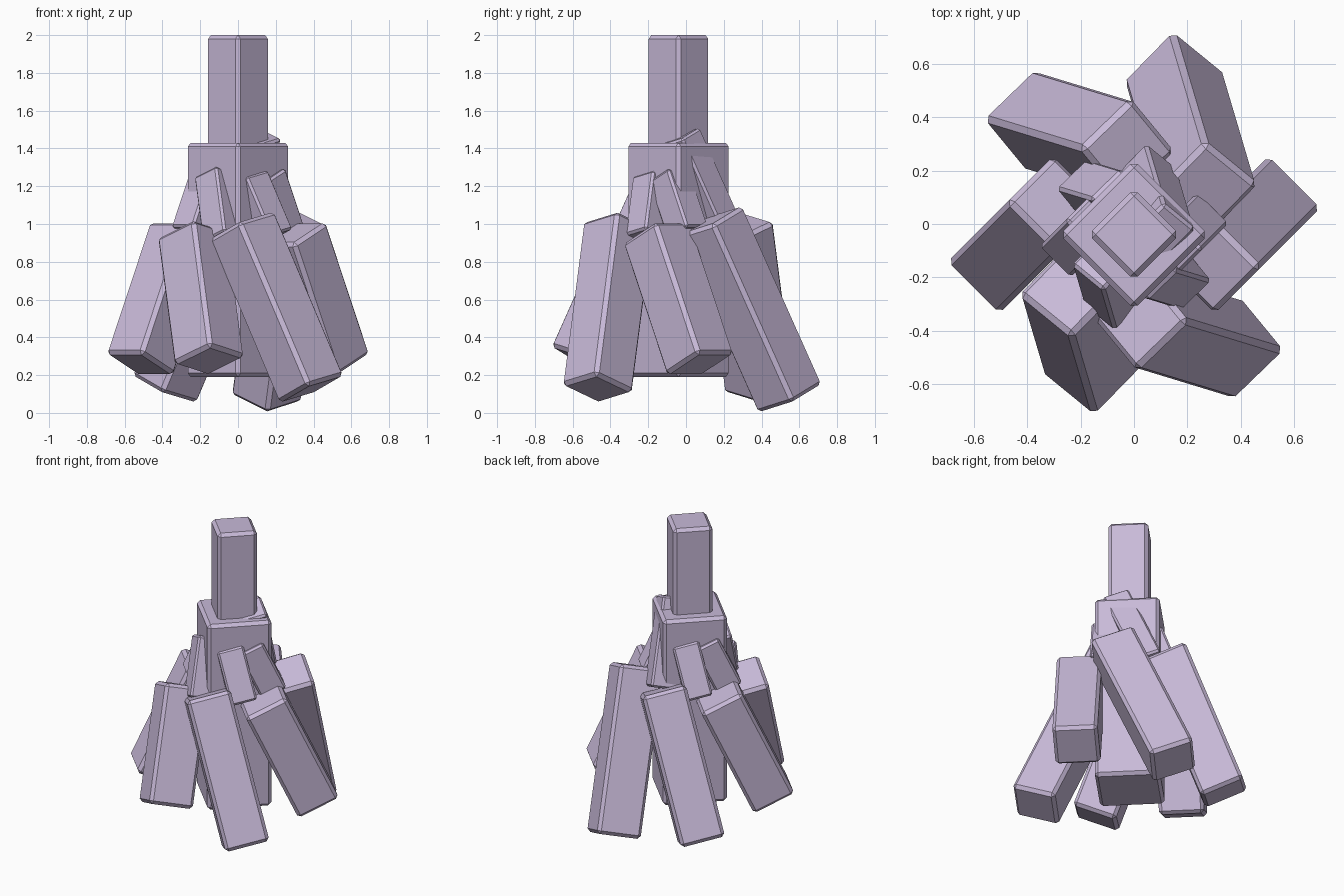
import bpy
import bmesh
from mathutils import Vector, Matrix

cube = bpy.data.objects.get("Cube")
if cube:
    bpy.data.objects.remove(cube, do_unlink=True)

# Single pale mauve colour
mauve = bpy.data.materials.new("pale_mauve")
mauve.use_nodes = True
colour = (0.58, 0.49, 0.69, 1.0)
mauve.diffuse_color = colour
bsdf = next(n for n in mauve.node_tree.nodes if n.type == "BSDF_PRINCIPLED")
bsdf.inputs["Base Color"].default_value = colour

HUB = Vector((0, -0.04, 0))


def block(name, centre, width, length, axis, side, bevel=0.02):
    """Chamfered square bar whose long direction follows axis."""
    w = Vector(axis).normalized()
    u = Vector(side)
    u = (u - w * u.dot(w)).normalized()
    v = w.cross(u)
    frame = Matrix((u, v, w)).transposed().to_4x4()
    mesh = bpy.data.meshes.new(name)
    bm = bmesh.new()
    bmesh.ops.create_cube(bm, size=1)
    bmesh.ops.scale(bm, vec=(width, width, length), verts=bm.verts)
    bmesh.ops.bevel(bm, geom=bm.edges[:], offset=bevel, segments=1,
                    affect='EDGES', profile=0.5)
    bm.to_mesh(mesh)
    bm.free()
    mesh.materials.append(mauve)
    obj = bpy.data.objects.new(name, mesh)
    obj.matrix_world = Matrix.Translation(HUB + Vector(centre)) @ frame
    bpy.context.collection.objects.link(obj)
    return obj


# Upright core and the narrow column above it
UP, DIAGONAL = (0, 0, 1), (1, 1, 0)
block("core", (0, 0, 0.81), 0.395, 1.24, UP, DIAGONAL)
block("top_column", (0, 0, 1.65), 0.243, 0.70, UP, DIAGONAL)

# Leaning directions: long axis and one side of the cross-section
LEAN_SIDE = ((-0.3, -0.3, 0.906), (1, -1, 0))
LEAN_BACK = ((0.12, -0.405, 0.907), (0.18, -0.15, -0.08))
LEAN_FRONT = ((-0.387, 0.118, 0.914), (-0.19, -0.19, -0.07))


def bar(name, lean, centre, width, length, turned=False, bevel=0.02):
    """Leaning bar around the hub; turned spins it half a turn."""
    spin = Vector((-1, -1, 1)) if turned else Vector((1, 1, 1))
    axis, side = (Vector(d) * spin for d in lean)
    block(name, Vector(centre) * spin, width, length, axis, side, bevel)


# Outer ring of six large bars
W = 0.275
bar("outer_bar_left", LEAN_SIDE, (0.404, 0, 0.605), W, 0.77)
bar("outer_bar_right", LEAN_SIDE, (0.404, 0, 0.605), W, 0.77, True)
bar("outer_bar_back_left", LEAN_BACK, (0.212, 0.38, 0.548), W, 1.04)
bar("outer_bar_front_right", LEAN_BACK, (0.197, 0.355, 0.61), W, 0.74, True)
bar("outer_bar_front_left", LEAN_FRONT, (0.205, -0.373, 0.56), W, 0.95)
bar("outer_bar_back_right", LEAN_FRONT, (0.205, -0.373, 0.56), W, 0.95, True)

# Inner ring of six small bars against the core
w, b = 0.165, 0.012
bar("inner_bar_left", LEAN_SIDE, (0.195, 0, 1.105), w, 0.34, False, b)
bar("inner_bar_right", LEAN_SIDE, (0.195, 0, 1.105), w, 0.34, True, b)
bar("inner_bar_back_left", LEAN_BACK, (0.082, 0.124, 1.21), w, 0.56, False, b)
bar("inner_bar_front_right", LEAN_BACK, (0.097, 0.178, 1.088), w, 0.38, True, b)
bar("inner_bar_front_left", LEAN_FRONT, (0.12, -0.15, 1.085), w, 0.34, False, b)
bar("inner_bar_back_right", LEAN_FRONT, (0.12, -0.15, 1.085), w, 0.34, True, b)
